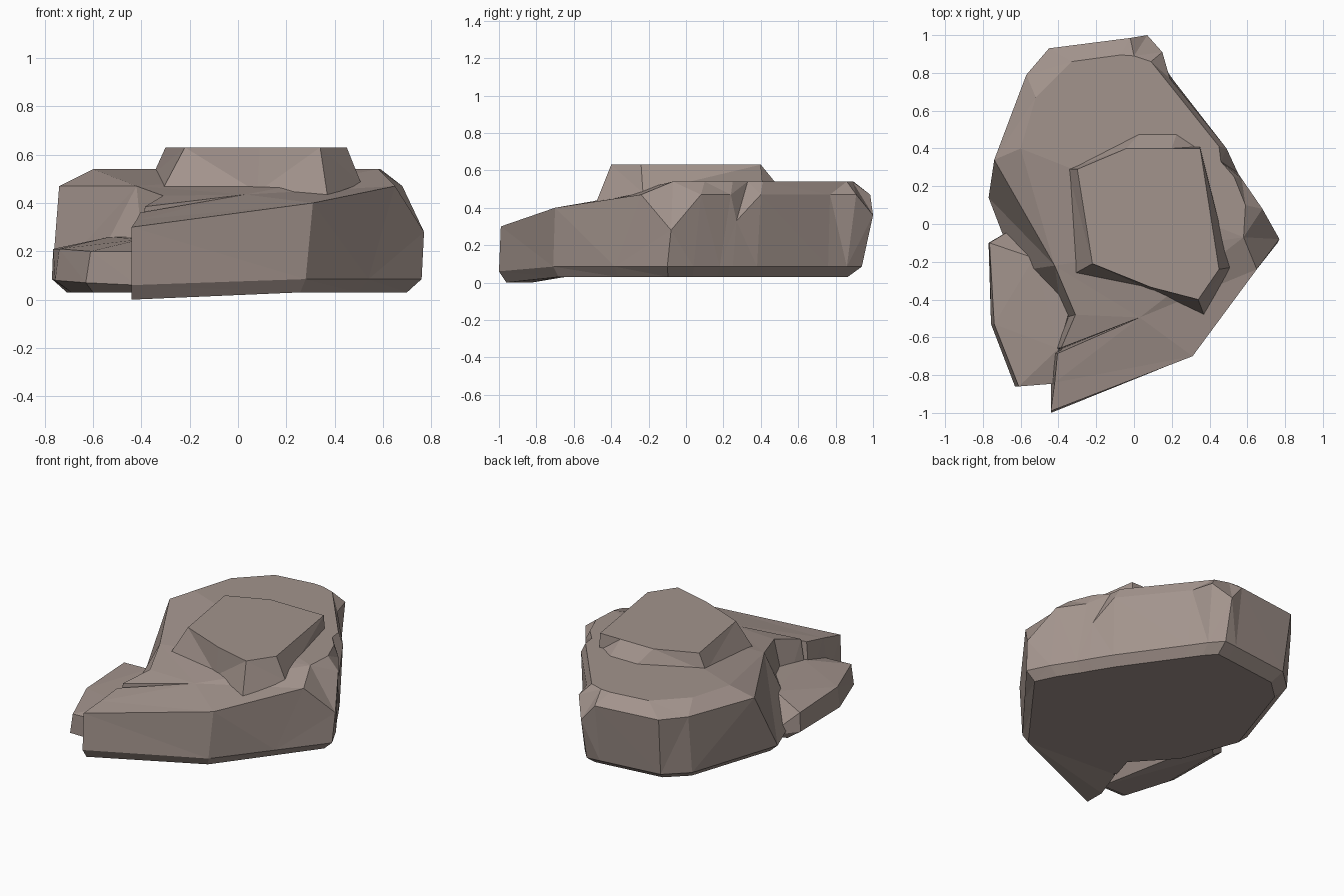
import bpy, bmesh

if "Cube" in bpy.data.objects:
    bpy.data.objects.remove(bpy.data.objects["Cube"])

stone = bpy.data.materials.new("grey brown stone")
stone.diffuse_color = (0.365, 0.295, 0.265, 1)
stone.use_nodes = True
stone.node_tree.nodes["Principled BSDF"].inputs["Base Color"].default_value = stone.diffuse_color


def finish(bm, name):
    bmesh.ops.remove_doubles(bm, verts=bm.verts, dist=0.002)
    bmesh.ops.triangulate(bm, faces=[f for f in bm.faces if len(f.verts) > 3])
    bmesh.ops.recalc_face_normals(bm, faces=bm.faces)
    me = bpy.data.meshes.new(name)
    bm.to_mesh(me)
    bm.free()
    me.materials.append(stone)
    ob = bpy.data.objects.new(name, me)
    bpy.context.collection.objects.link(ob)
    return ob


def bridge(bm, a, b):
    n = len(a)
    for i in range(n):
        j = (i + 1) % n
        bm.faces.new((a[i], a[j], b[j], b[i]))


def ring(bm, pts):
    return [bm.verts.new(p) for p in pts]


# Main boulder: shoulder outline, counter-clockwise from the front tip
shoulder = [(-.44, -.99, .30), (.31, -.70, .40), (.65, -.24, .47), (.77, -.08, .28),
            (.68, .08, .47), (.57, .24, .47), (.55, .27, .33), (.49, .40, .47),
            (.19, .77, .47), (.15, .91, .47), (.07, 1.0, .36), (-.02, .985, .47),
            (-.45, .93, .47), (-.57, .79, .47), (-.74, .34, .47), (-.42, -.22, .47),
            (-.31, -.48, .43), (-.385, -.655, .385), (.03, -.495, .435),
            (-.405, -.685, .36), (-.42, -.84, .33)]
# Flat plateau edge for the points from the right corner round to the left
plateau = [(.58, -.07), (.59, .10), (.53, .25), (.46, .33), (.45, .41), (.17, .76),
           (.09, .86), (.0, .89), (-.07, .895), (-.33, .86), (-.52, .67), (-.60, .40)]
# Foot outline
foot = [(-.44, -1.0), (.28, -.71), (.54, -.38), (.76, -.10), (.69, .04), (.60, .18),
        (.56, .25), (.48, .38), (.21, .76), (.14, .86), (.07, .94), (-.02, .93),
        (-.43, .88), (-.57, .75), (-.77, .14), (-.62, -.25), (-.38, -.50),
        (-.43, -.66), (-.41, -.67), (-.43, -.68), (-.44, -.86)]

bm = bmesh.new()
s = ring(bm, shoulder)
low = ring(bm, [(x, y, .06 if y < -.8 else .085) for x, y in foot])
base = ring(bm, [(x * (1 if y < -.8 else .92), y * (.96 if y < 0 else .92),
                  .0 if y < -.8 else .03) for x, y in foot])
bridge(bm, base, low)
bridge(bm, low, s)
bm.faces.new(base[::-1])
t = ring(bm, [(x, y, .54) for x, y in plateau])
for i in range(len(t) - 1):
    bm.faces.new((s[i + 3], s[i + 4], t[i + 1], t[i]))
bm.faces.new(t)
bm.faces.new((s[2], s[3], t[0]))
bm.faces.new((s[14], s[15], t[-1]))
# sloping front shelf
bm.faces.new([t[-1]] + s[15:] + s[:3] + [t[0]])
finish(bm, "main_boulder")

# Raised slab on top, with sloping sides
lower = [(-.35, .29, .52), (.04, .49, .52), (.23, .49, .52), (.35, .41, .52),
         (.51, -.23, .48), (.37, -.48, .43), (.08, -.345, .445), (-.31, -.26, .46)]
upper = [(-.30, .29), (-.04, .40), (.20, .40), (.35, .40),
         (.45, -.24), (.34, -.40), (.09, -.335), (-.22, -.21)]
bm = bmesh.new()
a = ring(bm, lower)
b = ring(bm, [(x, y, .63) for x, y in upper])
bridge(bm, a, b)
bm.faces.new(b)
bm.faces.new(a[::-1])
finish(bm, "top_slab")

# Low side rock leaning on the left front
points = [(-.69, -.08, .03), (-.69, -.50, .03), (-.60, -.79, .03), (-.42, -.79, .03),
          (-.77, -.10, .085), (-.757, -.53, .08), (-.63, -.86, .07), (-.42, -.845, .06),
          (-.765, -.10, .21), (-.74, -.53, .21), (-.61, -.86, .20), (-.42, -.845, .20),
          (-.53, -.18, .26), (-.34, -.45, .26), (-.40, -.66, .25), (-.60, .0, .05)]
bm = bmesh.new()
res = bmesh.ops.convex_hull(bm, input=ring(bm, points))
loose = [v for v in bm.verts if not v.link_faces]
bmesh.ops.delete(bm, geom=loose, context='VERTS')
finish(bm, "side_rock")
